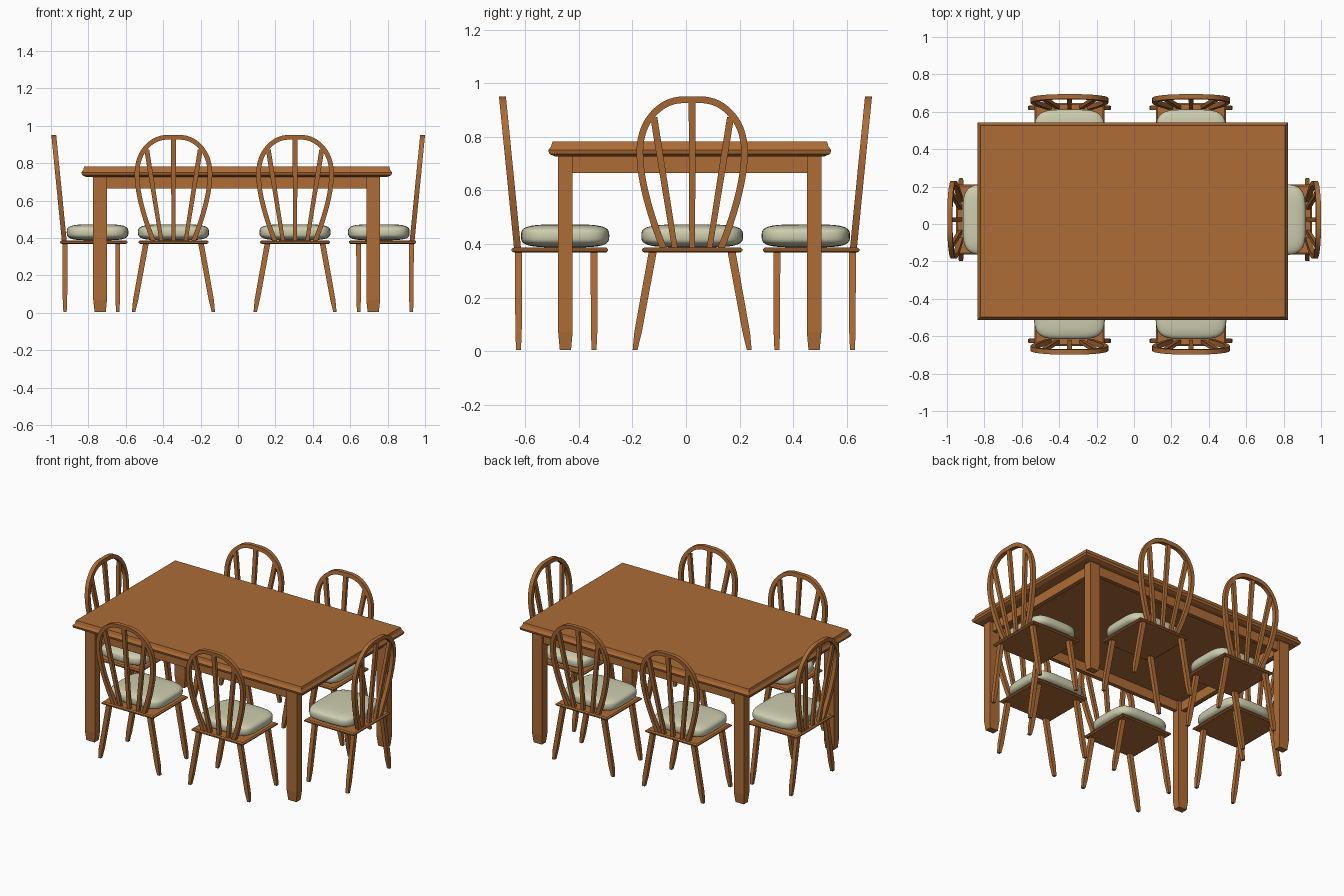
import bpy, bmesh, math
from mathutils import Matrix, Vector

if "Cube" in bpy.data.objects:
    bpy.data.objects.remove(bpy.data.objects["Cube"])


def material(name, rgb):
    m = bpy.data.materials.new(name)
    m.diffuse_color = (*rgb, 1)
    m.use_nodes = True
    m.node_tree.nodes["Principled BSDF"].inputs["Base Color"].default_value = m.diffuse_color
    return m


WOOD = material("warm wood", (0.418, 0.150, 0.036))
FABRIC = material("sage fabric", (0.610, 0.610, 0.430))


def mesh_from_rings(name, rings, mat, smooth=None):
    """Skin a list of equal-length point rings and cap both ends."""
    bm = bmesh.new()
    loops = [[bm.verts.new(p) for p in r] for r in rings]
    n = len(loops[0])
    for a, b in zip(loops, loops[1:]):
        for i in range(n):
            j = (i + 1) % n
            bm.faces.new((a[i], a[j], b[j], b[i]))
    bm.faces.new(loops[0][::-1])
    bm.faces.new(loops[-1])
    bmesh.ops.recalc_face_normals(bm, faces=bm.faces[:])
    me = bpy.data.meshes.new(name)
    bm.to_mesh(me)
    bm.free()
    me.materials.append(mat)
    if smooth:
        me.polygons.foreach_set("use_smooth", [True] * len(me.polygons))
        me.set_sharp_from_angle(angle=math.radians(smooth))
    return me


def place(name, me, matrix=Matrix()):
    ob = bpy.data.objects.new(name, me)
    bpy.context.collection.objects.link(ob)
    ob.matrix_world = matrix
    return ob


def rect(cx, cy, hx, hy, z):
    return [(cx + sx * hx, cy + sy * hy, z)
            for sx, sy in ((-1, -1), (1, -1), (1, 1), (-1, 1))]


# ---------- table ----------
CX, CY = -0.007, 0.014
# top with moulded edge: (height, inset)
edge = [(0.727, 0.024), (0.736, 0.004), (0.750, 0.0), (0.765, 0.011), (0.783, 0.016)]
place("table_top", mesh_from_rings("table_top", [
    rect(CX, CY, 0.831 - i, 0.528 - i, z) for z, i in edge], WOOD))

LX, LY = 0.730, 0.464
for sx in (-1, 1):
    for sy in (-1, 1):
        x, y = CX + sx * LX, CY + sy * LY
        rings = [rect(x, y, 0.030, 0.021, 0.005), rect(x, y, 0.037, 0.027, 0.07),
                 rect(x, y, 0.037, 0.027, 0.728)]
        place("table_leg", mesh_from_rings("table_leg", rings, WOOD))

# aprons between the legs
for s in (-1, 1):
    place("long_apron", mesh_from_rings("long_apron", [
        rect(CX, CY + s * LY, LX - 0.03, 0.013, z) for z in (0.665, 0.728)], WOOD))
    place("short_apron", mesh_from_rings("short_apron", [
        rect(CX + s * LX, CY, 0.014, LY - 0.02, z) for z in (0.665, 0.728)], WOOD))


# ---------- chair parts (x sideways, y forward from the seat's back edge) ----------
def lean(z):
    """Depth of the backrest plane at height z."""
    return 0.022 - 0.056 * (z - 0.385) / 0.565


def catmull(pts, steps):
    out = []
    p = [pts[0]] + pts + [pts[-1]]
    for i in range(1, len(p) - 2):
        a, b, c, d = (Vector(q) for q in p[i - 1:i + 3])
        for k in range(steps):
            t = k / steps
            out.append(0.5 * (2 * b + (c - a) * t + (2 * a - 5 * b + 4 * c - d) * t * t
                              + (3 * b - a - 3 * c + d) * t ** 3))
    return out + [Vector(pts[-1])]


def sweep(name, path, widths, depth):
    """Sweep a rectangular section along an (x, z) path in the leaning back plane."""
    rings = []
    for i, p in enumerate(path):
        t = (path[min(i + 1, len(path) - 1)] - path[max(i - 1, 0)]).normalized()
        side = Vector((t.y, -t.x))
        ring = []
        for u, v, _ in rect(0, 0, widths[i] / 2, depth / 2, 0):
            q = p + side * u
            ring.append((q.x, lean(q.y) + v, q.y))
        rings.append(ring)
    return mesh_from_rings(name, rings, WOOD, 40)


# bent hoop
half = [(0.106, 0.380), (0.138, 0.465), (0.167, 0.56), (0.187, 0.65), (0.195, 0.73),
        (0.191, 0.79), (0.172, 0.847), (0.138, 0.893), (0.095, 0.924), (0.05, 0.937)]
hoop_path = catmull(half + [(0, 0.938)] + [(-x, z) for x, z in half[::-1]], 3)
parts = [("hoop_back", sweep("hoop_back", hoop_path, [0.025] * len(hoop_path), 0.026))]

# spindles
for x0, x1, z1 in ((-0.064, -0.143, 0.872), (0, 0, 0.93), (0.064, 0.143, 0.872)):
    path = [Vector((x0, 0.38)).lerp(Vector((x1, z1)), t) for t in (0, 0.5, 1)]
    parts.append(("back_spindle", sweep("back_spindle", path, [0.021, 0.024, 0.026], 0.020)))

# seat board with a softened edge
parts.append(("seat", mesh_from_rings("seat", [
    rect(0, 0.18, 0.187 - i, 0.180 - i, z)
    for z, i in ((0.368, 0.008), (0.374, 0), (0.381, 0), (0.387, 0.008))], WOOD)))

# legs splayed sideways, tapered at the foot
for s in (-1, 1):
    for label, y in (("rear_leg", 0.026), ("front_leg", 0.308)):
        rings = [rect(s * 0.213, y, 0.009, 0.009, 0.005),
                 rect(s * 0.202, y, 0.014, 0.012, 0.07),
                 rect(s * 0.147, y, 0.015, 0.013, 0.372)]
        parts.append((label, mesh_from_rings(label, rings, WOOD)))


# plump cushion: rounded box from a superellipsoid
def spow(v, e):
    return math.copysign(abs(v) ** e, v)


rings = []
for i in range(1, 24):
    a = -math.pi / 2 + math.pi * i / 24
    r, h = spow(math.cos(a), 0.5), spow(math.sin(a), 0.6)
    rings.append([(0.190 * r * spow(math.cos(b), 0.47),
                   0.200 + 0.165 * r * spow(math.sin(b), 0.47),
                   0.430 + 0.043 * h)
                  for b in (2 * math.pi * (k + 0.5) / 48 for k in range(48))])
parts.append(("cushion", mesh_from_rings("cushion", rings, FABRIC, 60)))

# ---------- six chairs around the table ----------
chairs = [(-0.345, -0.651, 0), (0.305, -0.651, 0),
          (-0.345, 0.647, 180), (0.305, 0.647, 180),
          (-0.951, 0.023, -90), (0.953, 0.023, 90)]
for x, y, turn in chairs:
    m = Matrix.Translation((x, y, 0)) @ Matrix.Rotation(math.radians(turn), 4, 'Z')
    for name, me in parts:
        place("chair_" + name, me, m)
